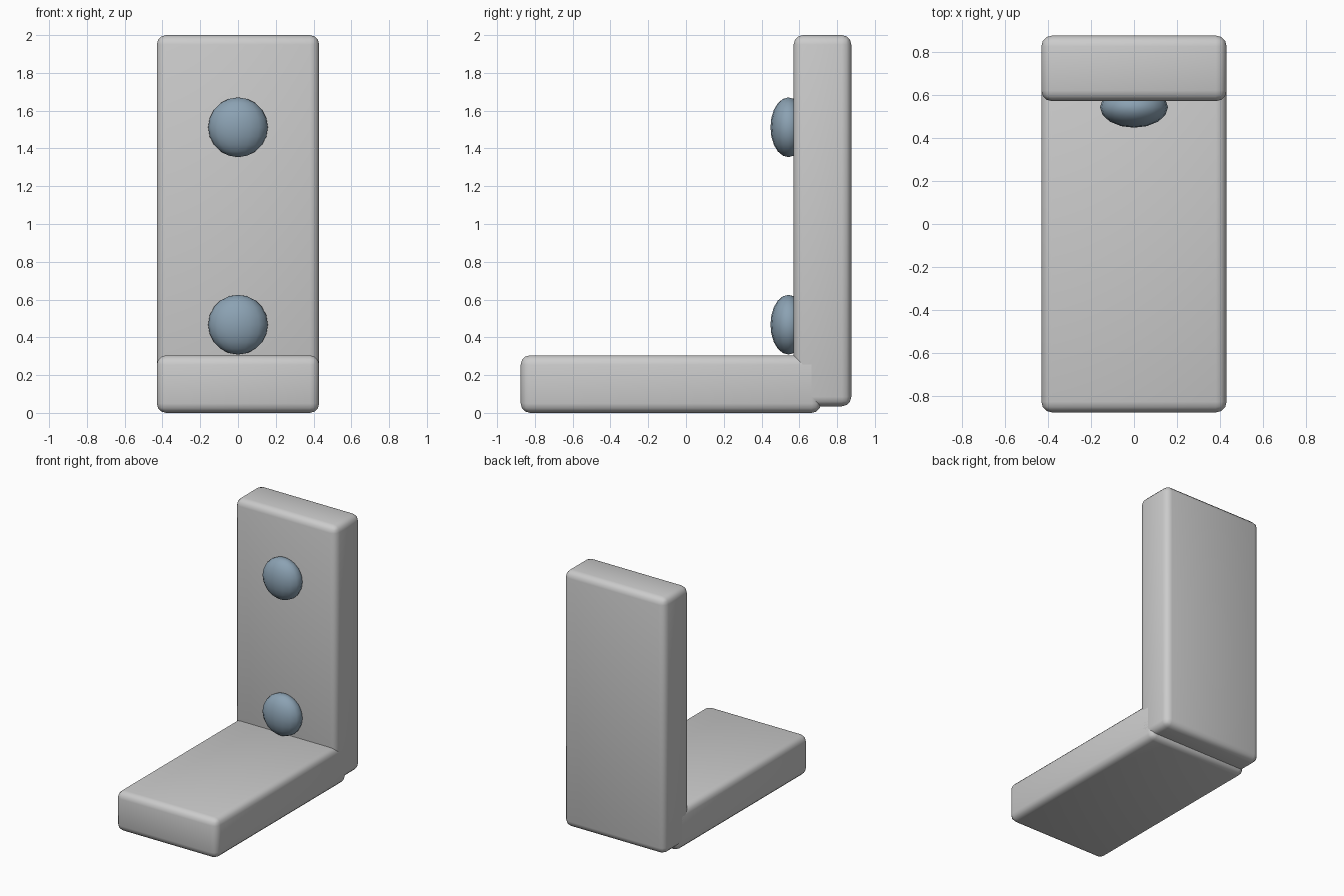
import bpy
from math import radians

if "Cube" in bpy.data.objects:
    bpy.data.objects.remove(bpy.data.objects["Cube"])


def plate(name, lo, hi, bevel=0.05):
    """Box between two corners with rounded edges."""
    bpy.ops.mesh.primitive_cube_add(size=1, location=[(a + b) / 2 for a, b in zip(lo, hi)])
    ob = bpy.context.object
    ob.name = name
    ob.scale = [b - a for a, b in zip(lo, hi)]
    bpy.ops.object.transform_apply(location=False, rotation=False, scale=True)
    mod = ob.modifiers.new("rounded_edges", 'BEVEL')
    mod.width = bevel
    mod.segments = 3
    bpy.ops.object.modifier_apply(modifier=mod.name)
    bpy.ops.object.shade_smooth_by_angle(angle=radians(35))
    return ob


# L-shaped bracket: horizontal foot and upright plate
plate("foot_plate", (-0.43, -0.875, 0.0), (0.43, 0.715, 0.305))
plate("upright_plate", (-0.43, 0.57, 0.035), (0.43, 0.875, 2.0))

# Domed bolt heads on the upright
steel = bpy.data.materials.new("blue_steel")
steel.diffuse_color = (0.26, 0.36, 0.45, 1)
steel.use_nodes = True
steel.node_tree.nodes["Principled BSDF"].inputs["Base Color"].default_value = steel.diffuse_color
for name, z in (("lower_bolt", 0.467), ("upper_bolt", 1.512)):
    bpy.ops.mesh.primitive_uv_sphere_add(segments=16, ring_count=10, radius=0.158, location=(0, 0.542, z))
    bolt = bpy.context.object
    bolt.name = name
    bolt.scale = (1, 0.6, 1)
    bpy.ops.object.transform_apply(location=False, rotation=False, scale=True)
    bpy.ops.object.shade_smooth()
    bolt.data.materials.append(steel)
